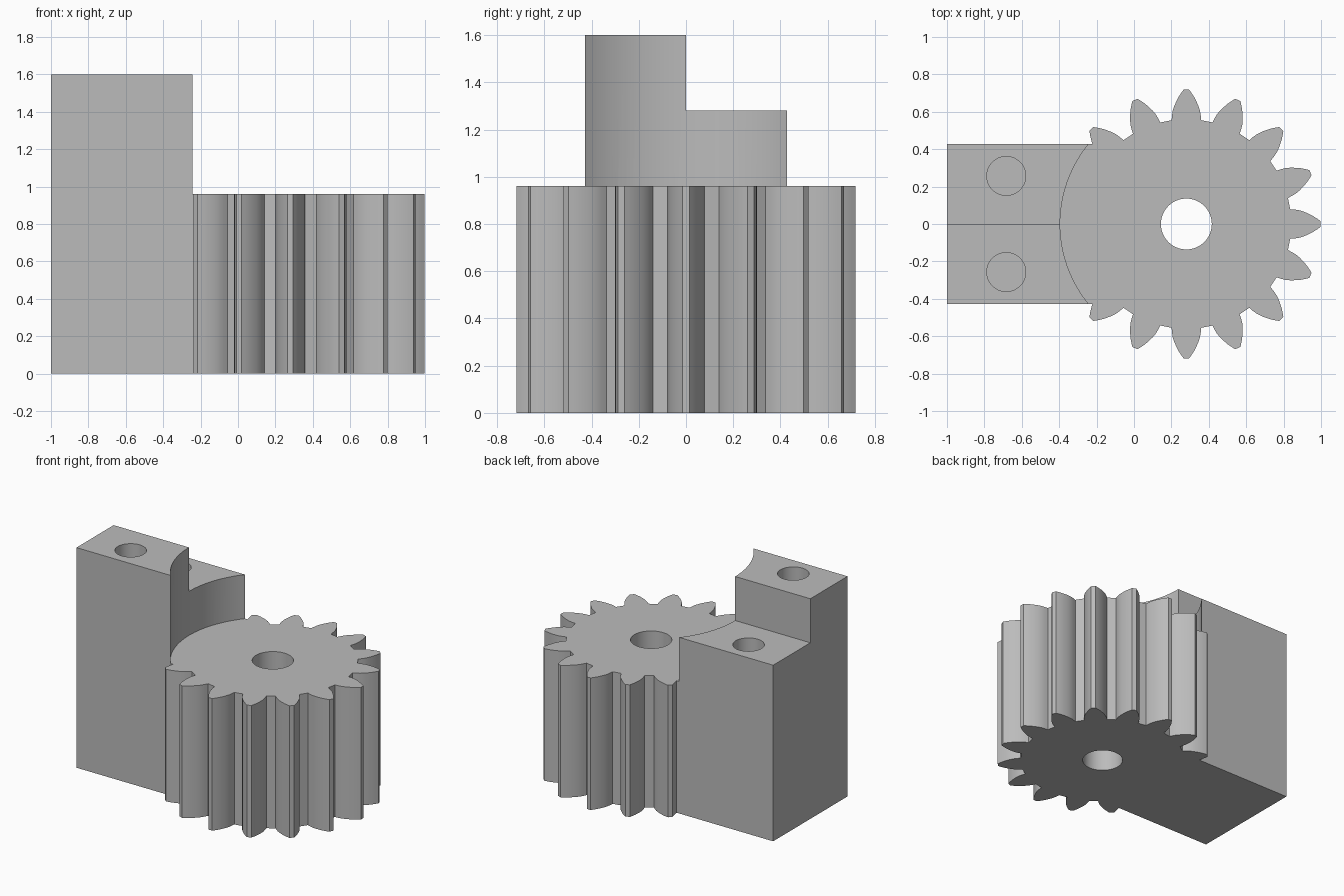
import bpy, bmesh, math
from mathutils import Vector

cube = bpy.data.objects.get("Cube")
if cube:
    bpy.data.objects.remove(cube, do_unlink=True)

GEAR_X, GEAR_TOP, TEETH = 0.28, 0.96, 16

grey = bpy.data.materials.new("plain grey")
grey.use_nodes = True
colour = (0.5, 0.5, 0.5, 1)
grey.diffuse_color = colour
grey.node_tree.nodes["Principled BSDF"].inputs["Base Color"].default_value = colour


def prism(name, points, offset):
    """Extrude a closed 3D outline along an offset."""
    bm = bmesh.new()
    face = bm.faces.new([bm.verts.new(p) for p in points])
    result = bmesh.ops.extrude_face_region(bm, geom=[face])
    moved = [g for g in result["geom"] if isinstance(g, bmesh.types.BMVert)]
    bmesh.ops.translate(bm, vec=Vector(offset), verts=moved)
    bmesh.ops.recalc_face_normals(bm, faces=bm.faces)
    mesh = bpy.data.meshes.new(name)
    bm.to_mesh(mesh)
    bm.free()
    mesh.materials.append(grey)
    obj = bpy.data.objects.new(name, mesh)
    bpy.context.collection.objects.link(obj)
    return obj


def cylinder(name, x, y, radius, z0, z1, sides=64):
    ring = [(x + radius * math.cos(math.tau * i / sides),
             y + radius * math.sin(math.tau * i / sides), z0) for i in range(sides)]
    return prism(name, ring, (0, 0, z1 - z0))


def combine(target, tool, operation):
    mod = target.modifiers.new(operation.lower(), "BOOLEAN")
    mod.operation, mod.solver, mod.object = operation, "EXACT", tool
    tool.hide_render = True
    bpy.context.view_layer.objects.active = target
    bpy.ops.object.modifier_apply(modifier=mod.name)
    bpy.data.objects.remove(tool, do_unlink=True)


# Stepped mounting block: side profile extruded along x
half = 0.427
profile = [(-half, 0), (half, 0), (half, 1.28), (0, 1.28), (0, 1.6), (-half, 1.6)]
block = prism("gear_block", [(-1, y, z) for y, z in profile], (0.9, 0, 0))

# Curved clearance above the gear
combine(block, cylinder("clearance", GEAR_X, 0, 0.675, GEAR_TOP, 1.8, 128), "DIFFERENCE")

# Spur gear: one flank (radius, half width) mirrored and repeated
flank = [(0.555, 0.079), (0.58, 0.077), (0.605, 0.073), (0.63, 0.065),
         (0.655, 0.054), (0.68, 0.041), (0.7, 0.028), (0.718, 0.015)]
tooth = [(r, -w) for r, w in flank] + [(r, w) for r, w in reversed(flank)]
outline = []
for i in range(TEETH):
    a = math.tau * i / TEETH
    c, s = math.cos(a), math.sin(a)
    outline += [(GEAR_X + r * c - w * s, r * s + w * c, 0) for r, w in tooth]
gear = prism("gear", outline, (0, 0, GEAR_TOP))
combine(block, gear, "UNION")

# Shaft bore and the two blind mounting holes
combine(block, cylinder("shaft_bore", GEAR_X, 0, 0.136, -0.1, 1.1), "DIFFERENCE")
for y, top in ((-0.257, 1.6), (0.257, 1.28)):
    combine(block, cylinder("mount_hole", -0.683, y, 0.104, top - 0.4, top + 0.1), "DIFFERENCE")

# Smooth curved walls, sharp edges elsewhere
bpy.ops.object.select_all(action="DESELECT")
block.select_set(True)
bpy.context.view_layer.objects.active = block
bpy.ops.object.shade_smooth_by_angle(angle=math.radians(25))
